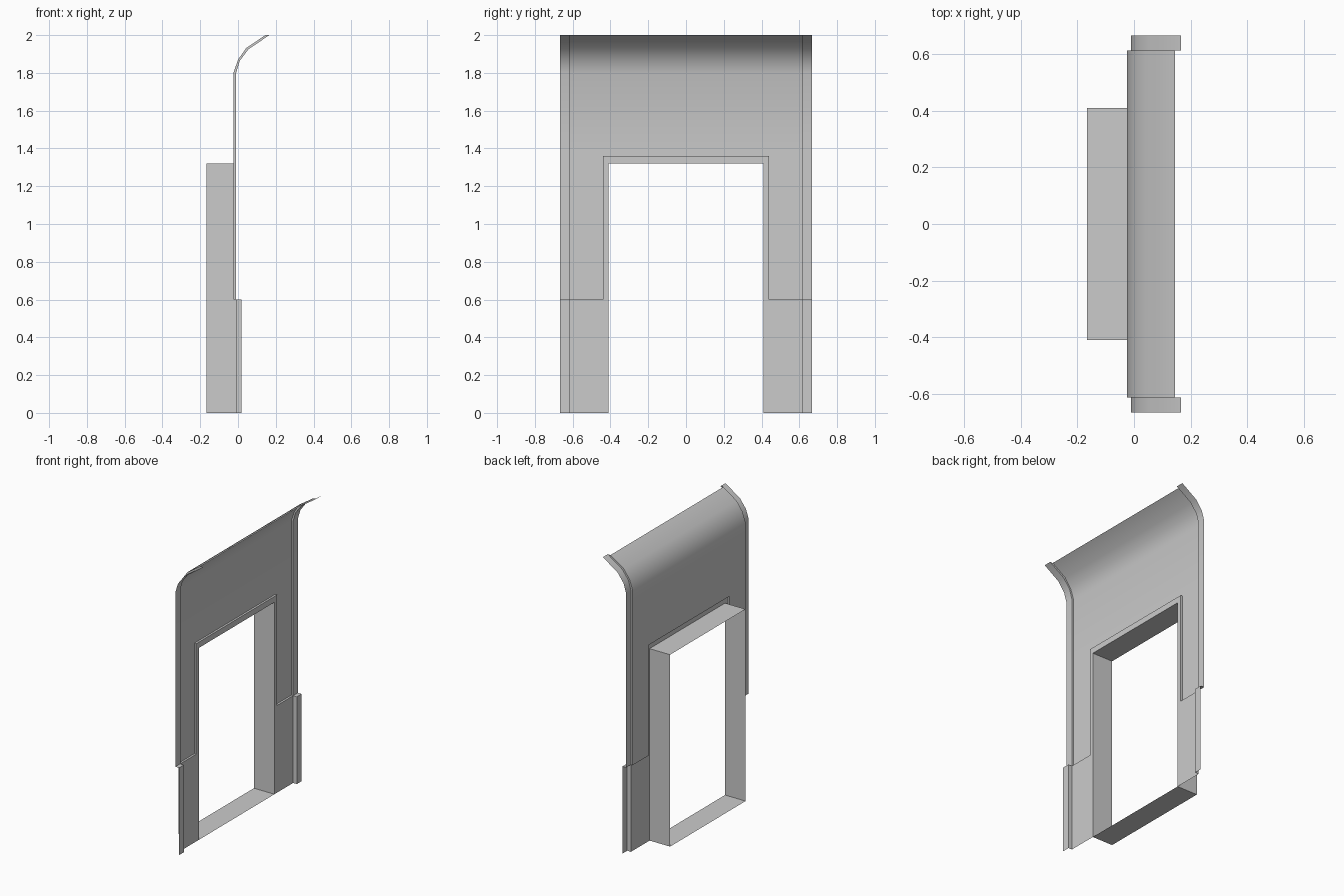
import bpy

if "Cube" in bpy.data.objects:
    bpy.data.objects.remove(bpy.data.objects["Cube"])

# Key sizes: depth planes (x), breaks across the width (y), heights (z)
X_BACK, X_PANEL, X_TRIM, X_RIB = -0.166, -0.024, -0.01, 0.018
Y_DOOR, Y_TRIM, Y_STEP, Y_EDGE = 0.41, 0.44, 0.613, 0.666
Z_LOW, Z_DOOR, Z_TRIM = 0.6, 1.32, 1.36

# Side profiles (x, z) of the curved top for the panel and its raised edge rib
PANEL_CURVE = [(X_PANEL, 1.8), (0.0, 1.87), (0.044, 1.932), (0.145, 2.0)]
RIB_CURVE = [(X_TRIM, 1.8), (0.009, 1.863), (0.055, 1.925), (0.166, 2.0)]


def rail(profile, y):
    return [(x, y, z) for x, z in profile]


def sheet(name, strips):
    """Each strip is a list of rails of equal length, skinned with quads; mirrored over y."""
    verts, faces = [], []
    for rails in strips:
        n = len(rails[0])
        base = len(verts)
        for r in rails:
            verts += r
        for i in range(len(rails) - 1):
            for j in range(n - 1):
                a = base + i * n + j
                faces.append((a, a + n, a + n + 1, a + 1))
    mesh = bpy.data.meshes.new(name)
    mesh.from_pydata(verts, [], faces)
    obj = bpy.data.objects.new(name, mesh)
    bpy.context.collection.objects.link(obj)
    bpy.context.view_layer.objects.active = obj
    obj.select_set(True)
    mirror = obj.modifiers.new("mirror", 'MIRROR')
    mirror.use_axis = (False, True, False)
    weld = obj.modifiers.new("weld", 'WELD')
    weld.merge_threshold = 0.0005
    for mod in ("mirror", "weld"):
        bpy.ops.object.modifier_apply(modifier=mod)
    bpy.ops.object.shade_smooth_by_angle()
    obj.select_set(False)
    return obj


# Upper panel: area above the door, side areas, and stepped edge ribs
mid = [(X_PANEL, Z_TRIM)] + PANEL_CURVE
side = [(X_PANEL, Z_LOW), (X_PANEL, Z_TRIM)] + PANEL_CURVE
rib = [(X_TRIM, Z_LOW), (X_TRIM, Z_TRIM)] + RIB_CURVE
sheet("upper_panel", [
    [rail(mid, 0), rail(mid, Y_TRIM)],
    [rail(side, Y_TRIM), rail(side, Y_STEP), rail(rib, Y_STEP), rail(rib, Y_EDGE)],
])

# Lower panel: thicker skirt beside the door, with the ledge on top
low = [(X_TRIM, 0), (X_TRIM, Z_LOW)]
low_ledge = low + [(X_PANEL, Z_LOW)]
low_rib = [(X_RIB, 0), (X_RIB, Z_LOW), (X_TRIM, Z_LOW)]
sheet("lower_panel", [
    [rail(low, Y_DOOR), rail(low, Y_TRIM)],
    [rail(low_ledge, Y_TRIM), rail(low_ledge, Y_STEP)],
    [rail(low, Y_STEP), rail(low_rib[:2], Y_STEP)],
    [rail(low_rib, Y_STEP), rail(low_rib, Y_EDGE)],
])

# Door trim: narrow raised border with a small step back to the upper panel
sheet("door_trim", [[
    [(x, y, Z_LOW), (x, y, z), (x, 0, z)]
    for x, y, z in ((X_PANEL, Y_TRIM, Z_TRIM), (X_TRIM, Y_TRIM, Z_TRIM),
                    (X_TRIM, Y_DOOR, Z_DOOR))][::-1]])

# Door frame: deep open tunnel with sill, jambs and head
sheet("door_frame", [[
    [(x, 0, 0), (x, Y_DOOR, 0), (x, Y_DOOR, Z_DOOR), (x, 0, Z_DOOR)]
    for x in (X_BACK, X_TRIM)]])
